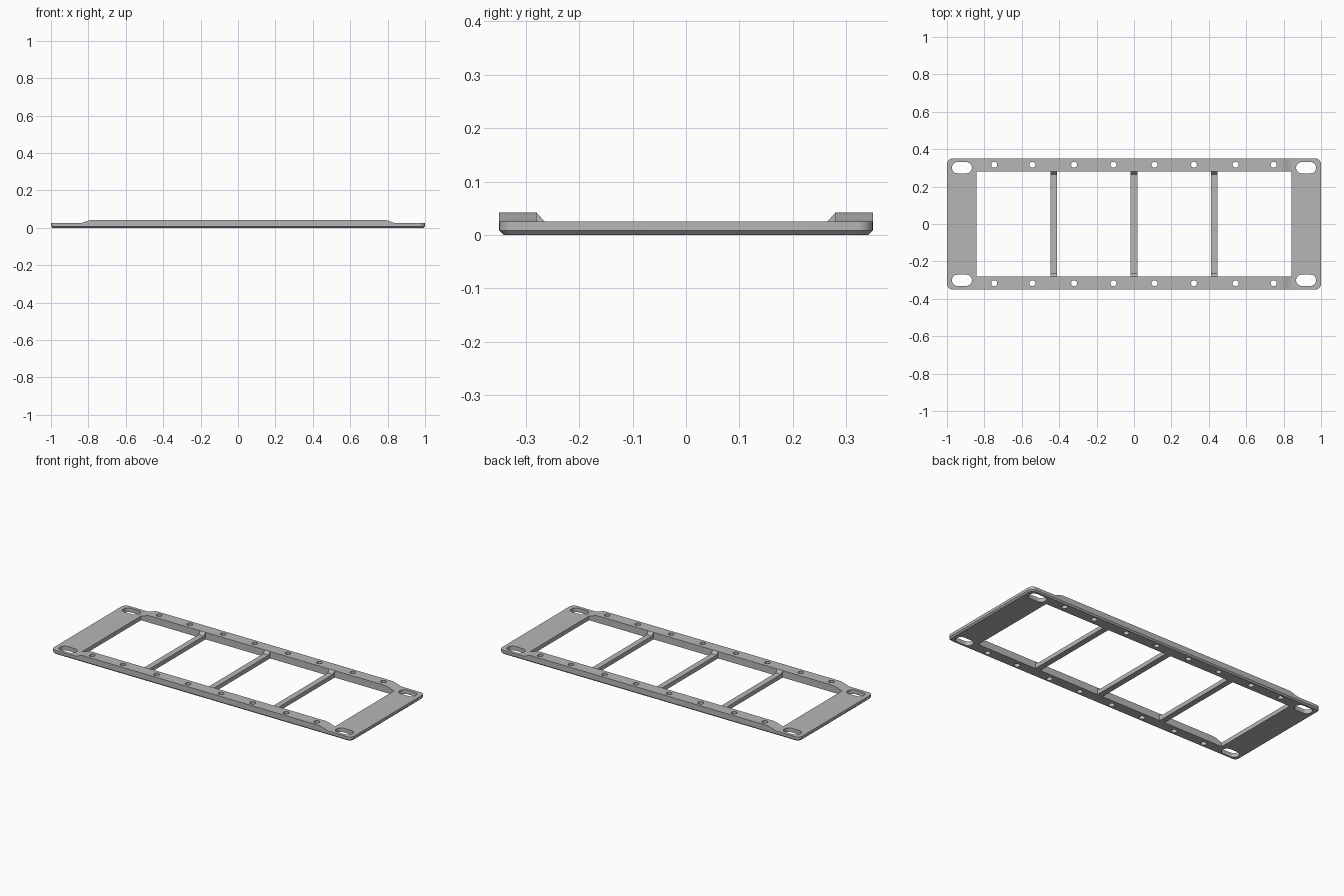
import bpy, bmesh, math
from mathutils import Vector

old = bpy.data.objects.get("Cube")
if old:
    bpy.data.objects.remove(old, do_unlink=True)

grey = bpy.data.materials.new("satin grey")
grey.use_nodes = True
colour = (0.47, 0.47, 0.47, 1)
grey.diffuse_color = colour
grey.node_tree.nodes["Principled BSDF"].inputs["Base Color"].default_value = colour

PLATE_H, RAIL_H = 0.025, 0.042
HALF_Y, RAIL_Y = 0.35, 0.28
CHAMFER = 0.008


def loft(name, rings):
    """Closed solid through a stack of matching rings."""
    bm = bmesh.new()
    loops = [[bm.verts.new(p) for p in ring] for ring in rings]
    for a, b in zip(loops, loops[1:]):
        for i in range(len(a)):
            j = (i + 1) % len(a)
            bm.faces.new((a[i], a[j], b[j], b[i]))
    bm.faces.new(loops[0][::-1])
    bm.faces.new(loops[-1])
    bmesh.ops.recalc_face_normals(bm, faces=bm.faces)
    mesh = bpy.data.meshes.new(name)
    bm.to_mesh(mesh)
    bm.free()
    mesh.materials.append(grey)
    obj = bpy.data.objects.new(name, mesh)
    bpy.context.collection.objects.link(obj)
    return obj


def rounded(cx, cy, hx, hy, r, z, steps=8):
    """Rounded rectangle ring at height z."""
    ring = []
    for q, (sx, sy) in enumerate(((1, 1), (-1, 1), (-1, -1), (1, -1))):
        for k in range(steps + 1):
            a = math.pi / 2 * (q + k / steps)
            ring.append(Vector((cx + sx * (hx - r) + r * math.cos(a),
                                cy + sy * (hy - r) + r * math.sin(a), z)))
    return ring


def combine(target, other, operation):
    """Apply a boolean and discard the second solid."""
    mod = target.modifiers.new(operation.lower(), "BOOLEAN")
    mod.operation, mod.solver, mod.object = operation, "EXACT", other
    bpy.context.view_layer.objects.active = target
    bpy.ops.object.modifier_apply(modifier=mod.name)
    bpy.data.objects.remove(other, do_unlink=True)


# Base plate with chamfered underside
frame = loft("mounting_frame", [
    rounded(0, 0, 1 - CHAMFER, HALF_Y - CHAMFER, 0.022, 0),
    rounded(0, 0, 1, HALF_Y, 0.03, CHAMFER),
    rounded(0, 0, 1, HALF_Y, 0.03, PLATE_H)])

# Large central opening
window = [Vector((x, y, 0)) for x, y in
          ((-0.842, -RAIL_Y), (0.842, -RAIL_Y), (0.842, RAIL_Y), (-0.842, RAIL_Y))]
combine(frame, loft("window_cutter", [[p + Vector((0, 0, z)) for p in window]
                                      for z in (-0.1, 0.1)]), "DIFFERENCE")

# Raised side rails with eased ramps at both ends
ramp = [(0.85 - 0.07 * t / 8,
         PLATE_H + (RAIL_H - PLATE_H) * (1 - math.cos(math.pi * t / 8)) / 2)
        for t in range(9)]
profile = ([(-0.85, 0.015), (0.85, 0.015)] + ramp
           + [(-x, z) for x, z in reversed(ramp)])
for side in (-1, 1):
    rail = loft("side_rail", [[(x, side * y, z) for x, z in profile]
                              for y in (RAIL_Y, HALF_Y)])
    combine(frame, rail, "UNION")

# Cross bars with sloped gussets against the rails
half = [(0.285, 0), (0.285, 0.035), (0.28, RAIL_H), (0.265, PLATE_H)]
section = half + [(-y, z) for y, z in reversed(half)]
for cx in (-0.43, 0, 0.43):
    bar = loft("cross_bar", [[(x, y, z) for y, z in section]
                             for x in (cx - 0.0175, cx + 0.0175)])
    combine(frame, bar, "UNION")

# Screw holes along the rails and slots in the corners
for sx in (-1, 1):
    for sy in (-1, 1):
        for x in (0.11, 0.32, 0.543, 0.747):
            combine(frame, loft("hole_cutter", [
                rounded(sx * x, sy * 0.317, 0.016, 0.016, 0.0159, z, 5)
                for z in (-0.1, 0.1)]), "DIFFERENCE")
        combine(frame, loft("slot_cutter", [
            rounded(sx * 0.92, sy * 0.301, 0.053, 0.03, 0.029, z)
            for z in (-0.1, 0.1)]), "DIFFERENCE")

bpy.ops.object.select_all(action="DESELECT")
frame.select_set(True)
bpy.context.view_layer.objects.active = frame
bpy.ops.object.shade_smooth_by_angle(angle=math.radians(28))
